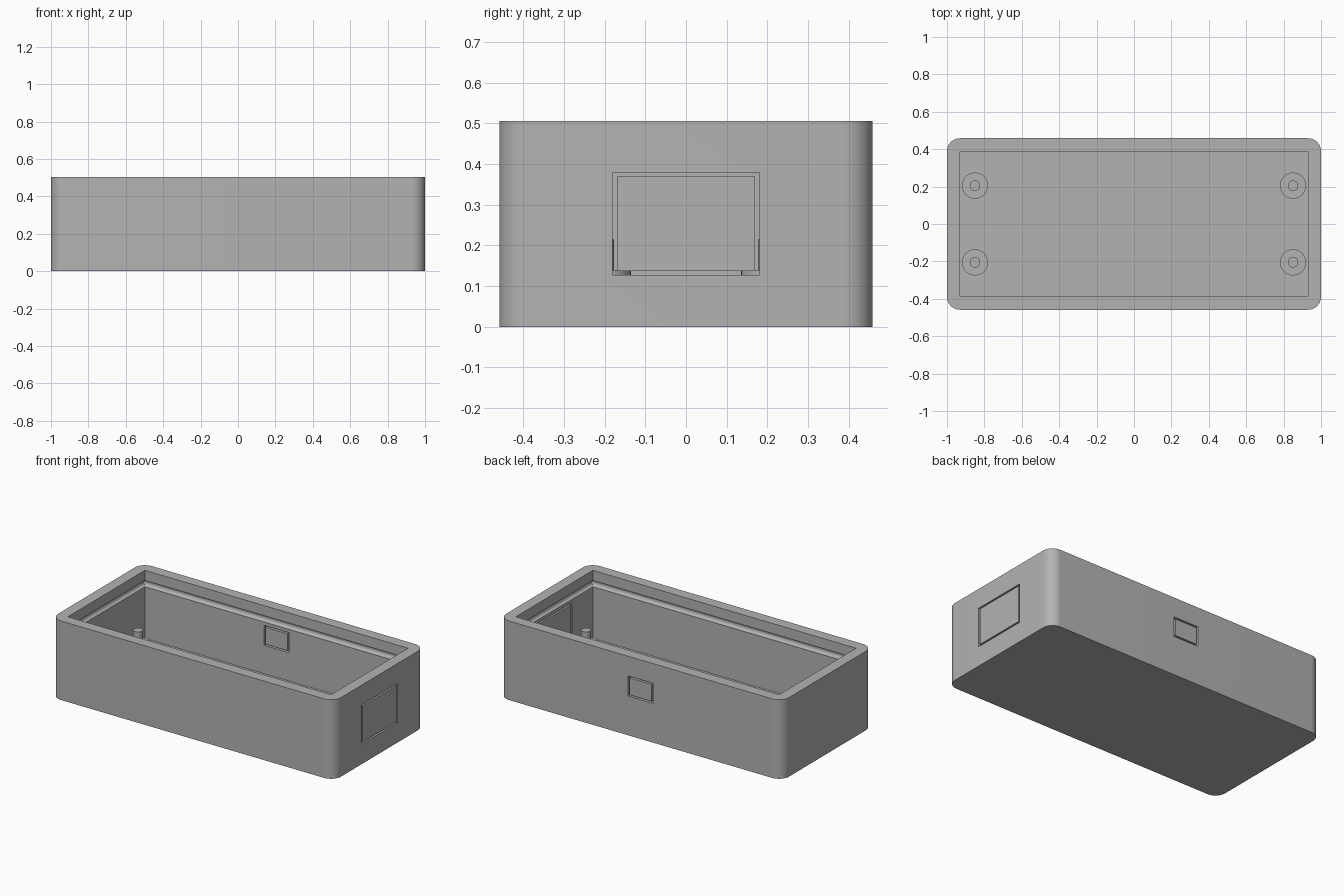
import bpy
import bmesh
import math

cube = bpy.data.objects.get("Cube")
if cube:
    bpy.data.objects.remove(cube, do_unlink=True)

LENGTH, DEPTH, HEIGHT = 2.0, 0.917, 0.505
WALL = 0.07
GAP = 0.01

grey = bpy.data.materials.new("plain_grey")
colour = (0.45, 0.45, 0.45, 1.0)
grey.diffuse_color = colour
grey.use_nodes = True
grey.node_tree.nodes["Principled BSDF"].inputs["Base Color"].default_value = colour


def finish(name, bm):
    bmesh.ops.recalc_face_normals(bm, faces=bm.faces)
    mesh = bpy.data.meshes.new(name)
    bm.to_mesh(mesh)
    bm.free()
    mesh.materials.append(grey)
    obj = bpy.data.objects.new(name, mesh)
    bpy.context.collection.objects.link(obj)
    return obj


def activate(obj):
    bpy.ops.object.select_all(action="DESELECT")
    obj.select_set(True)
    bpy.context.view_layer.objects.active = obj


def smooth(obj):
    activate(obj)
    bpy.ops.object.shade_smooth_by_angle(angle=math.radians(30))


def box(name, size, centre, corner=0.0):
    bm = bmesh.new()
    bmesh.ops.create_cube(bm, size=1)
    bmesh.ops.scale(bm, vec=size, verts=bm.verts)
    if corner:
        upright = [e for e in bm.edges
                   if abs(e.verts[0].co.z - e.verts[1].co.z) > 0.01]
        bmesh.ops.bevel(bm, geom=upright, offset=corner, segments=12,
                        profile=0.5, affect="EDGES")
    bmesh.ops.translate(bm, vec=centre, verts=bm.verts)
    return finish(name, bm)


def rect_stack(name, half_x, half_y, profile):
    """Closed stack of rectangles; profile holds (outward offset, z)."""
    bm = bmesh.new()
    rings = []
    for off, z in profile:
        x, y = half_x + off, half_y + off
        rings.append([bm.verts.new((sx * x, sy * y, z))
                      for sx, sy in ((-1, -1), (1, -1), (1, 1), (-1, 1))])
    for low, high in zip(rings, rings[1:]):
        for i in range(4):
            j = (i + 1) % 4
            bm.faces.new((low[i], low[j], high[j], high[i]))
    bm.faces.new(rings[0])
    bm.faces.new(rings[-1])
    return finish(name, bm)


def cut(target, cutter):
    mod = target.modifiers.new("cut", "BOOLEAN")
    mod.operation = "DIFFERENCE"
    mod.solver = "EXACT"
    mod.object = cutter
    activate(target)
    bpy.ops.object.modifier_apply(modifier=mod.name)
    bpy.data.objects.remove(cutter, do_unlink=True)


# Case body with rounded upright corners
case = box("case_body", (LENGTH, DEPTH, HEIGHT), (0, 0, HEIGHT / 2), 0.07)

# Square-cornered cavity with a half-round snap groove below the rim
GROOVE_R, GROOVE_Z = 0.02, 0.42
arc = [(GROOVE_R * math.sin(math.pi * i / 12),
        GROOVE_Z - GROOVE_R * math.cos(math.pi * i / 12)) for i in range(13)]
cavity = rect_stack("cavity_cutter", LENGTH / 2 - WALL, DEPTH / 2 - WALL,
                    [(0, WALL)] + arc + [(0, HEIGHT + 0.1)])
cut(case, cavity)

# Side and rear openings, each holding a separate knock-out panel
side_x = LENGTH / 2 - WALL / 2
rear_y = DEPTH / 2 - WALL / 2
openings = (
    ("side_panel", (WALL, 0.36, 0.252), (side_x, 0, 0.253), 0),
    ("rear_panel", (0.178, WALL, 0.128), (0, rear_y, 0.315), 1),
)
for name, size, centre, axis in openings:
    hole = list(size)
    hole[axis] += 0.04
    cut(case, box("opening_cutter", hole, centre))
    panel = [s if i == axis else s - 2 * GAP for i, s in enumerate(size)]
    box(name, panel, centre)
smooth(case)


# Board standoffs: a wide foot with a thin pin
def standoff(name, x, y):
    bm = bmesh.new()
    for radius, low, high in ((0.07, WALL, 0.139), (0.028, 0.139, 0.215)):
        made = bmesh.ops.create_cone(bm, cap_ends=True, segments=32, radius1=radius,
                                     radius2=radius, depth=high - low)
        bmesh.ops.translate(bm, vec=(x, y, (low + high) / 2), verts=made["verts"])
    smooth(finish(name, bm))


for x, side in ((0.85, "left"), (-0.85, "right")):
    for y, end in ((-0.205, "front"), (0.205, "rear")):
        standoff(f"{end}_{side}_standoff", x, y)
